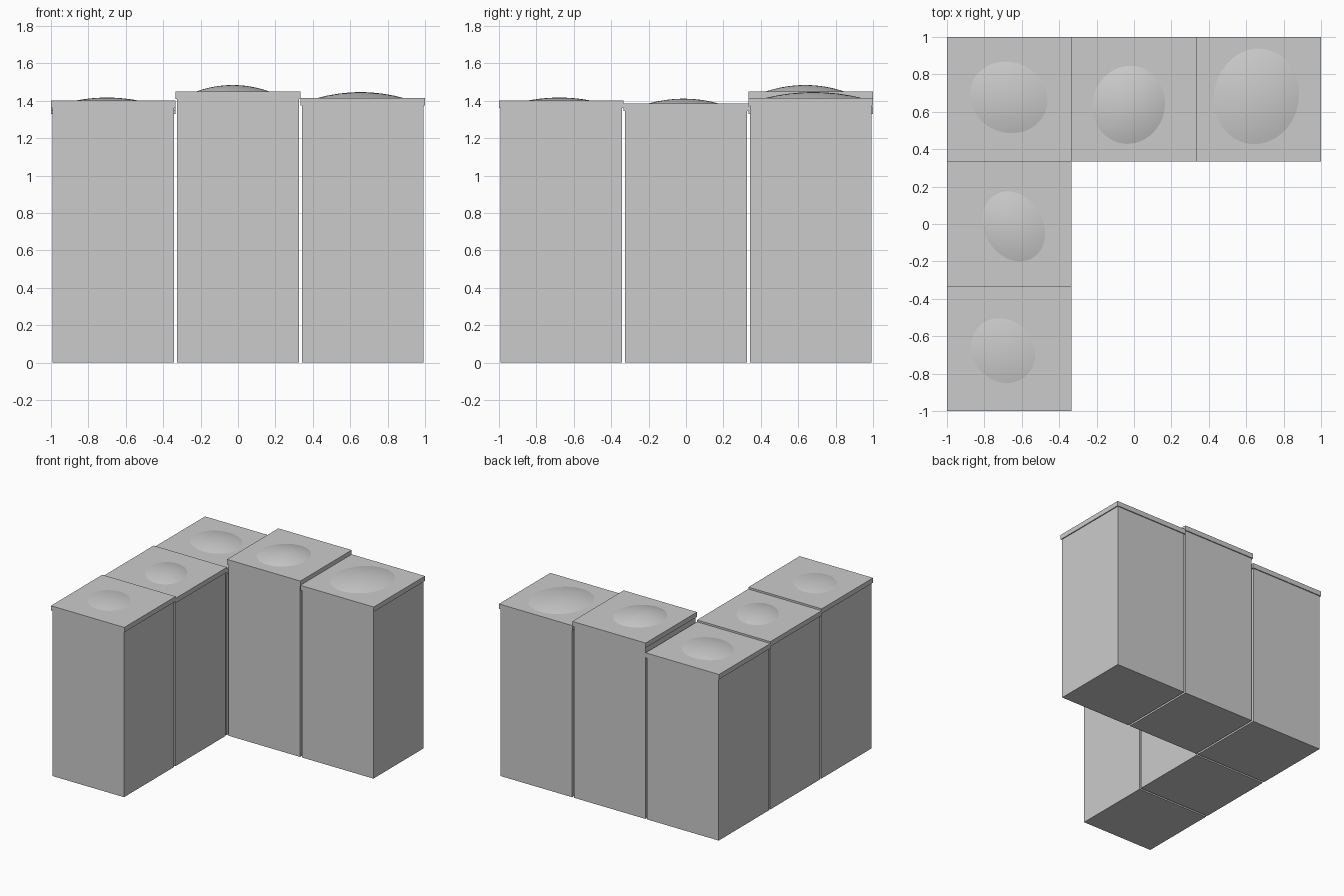
import bpy, bmesh, math

if "Cube" in bpy.data.objects:
    bpy.data.objects.remove(bpy.data.objects["Cube"])

grey = bpy.data.materials.new("light grey")
grey.diffuse_color = (0.6, 0.6, 0.6, 1)
grey.use_nodes = True
grey.node_tree.nodes["Principled BSDF"].inputs["Base Color"].default_value = grey.diffuse_color

CELL = 2 / 3      # width of one cap
CAP = 0.04        # cap thickness
INSET = 0.008     # how far the body sits inside its cap


def finish(bm, name):
    me = bpy.data.meshes.new(name)
    bmesh.ops.recalc_face_normals(bm, faces=bm.faces)
    bm.to_mesh(me)
    bm.free()
    me.materials.append(grey)
    ob = bpy.data.objects.new(name, me)
    bpy.context.collection.objects.link(ob)
    return ob


def box(name, x, y, width, z0, z1):
    bm = bmesh.new()
    bmesh.ops.create_cube(bm, size=1)
    for v in bm.verts:
        v.co = (x + v.co.x * width, y + v.co.y * width,
                z0 + (v.co.z + 0.5) * (z1 - z0))
    finish(bm, name)


def dome(name, x, y, rx, ry, lean, z, height, seg=48, rings=8):
    # shallow rounded mound with a leaning oval outline
    bm = bmesh.new()
    top = bm.verts.new((x, y, z + height))
    prev = None
    for i in range(1, rings + 1):
        t = i / rings
        h = z - 0.003 + (height + 0.003) * (1 - t * t)
        ring = []
        for k in range(seg):
            a = 2 * math.pi * k / seg
            px = rx * math.cos(a + lean)
            py = ry * math.sin(a)
            ring.append(bm.verts.new((x + t * px, y + t * py, h)))
        for k in range(seg):
            n = (k + 1) % seg
            if prev is None:
                bm.faces.new((top, ring[k], ring[n]))
            else:
                bm.faces.new((prev[k], ring[k], ring[n], prev[n]))
        prev = ring
    for f in bm.faces:
        f.smooth = True
    finish(bm, name)


# name, cell column, cell row, height, dome (x, y, rx, ry, lean, height)
columns = [
    ("front_left", -1, -1, 1.40, (-0.70, -0.677, 0.187, 0.188, 0.12, 0.017)),
    ("middle_left", -1, 0, 1.385, (-0.643, -0.013, 0.178, 0.198, 0.2, 0.026)),
    ("corner", -1, 1, 1.37, (-0.67, 0.677, 0.22, 0.203, 0.08, 0.025)),
    ("back_middle", 0, 1, 1.45, (-0.028, 0.637, 0.203, 0.218, -0.04, 0.034)),
    ("back_right", 1, 1, 1.415, (0.655, 0.682, 0.24, 0.268, -0.05, 0.031)),
]
for name, i, j, top, (dx, dy, rx, ry, lean, dh) in columns:
    x, y = i * CELL, j * CELL
    box(name + "_body", x, y, CELL - 2 * INSET, 0, top - CAP)
    box(name + "_cap", x, y, CELL, top - CAP, top)
    dome(name + "_dome", dx, dy, rx, ry, lean, top, dh)
